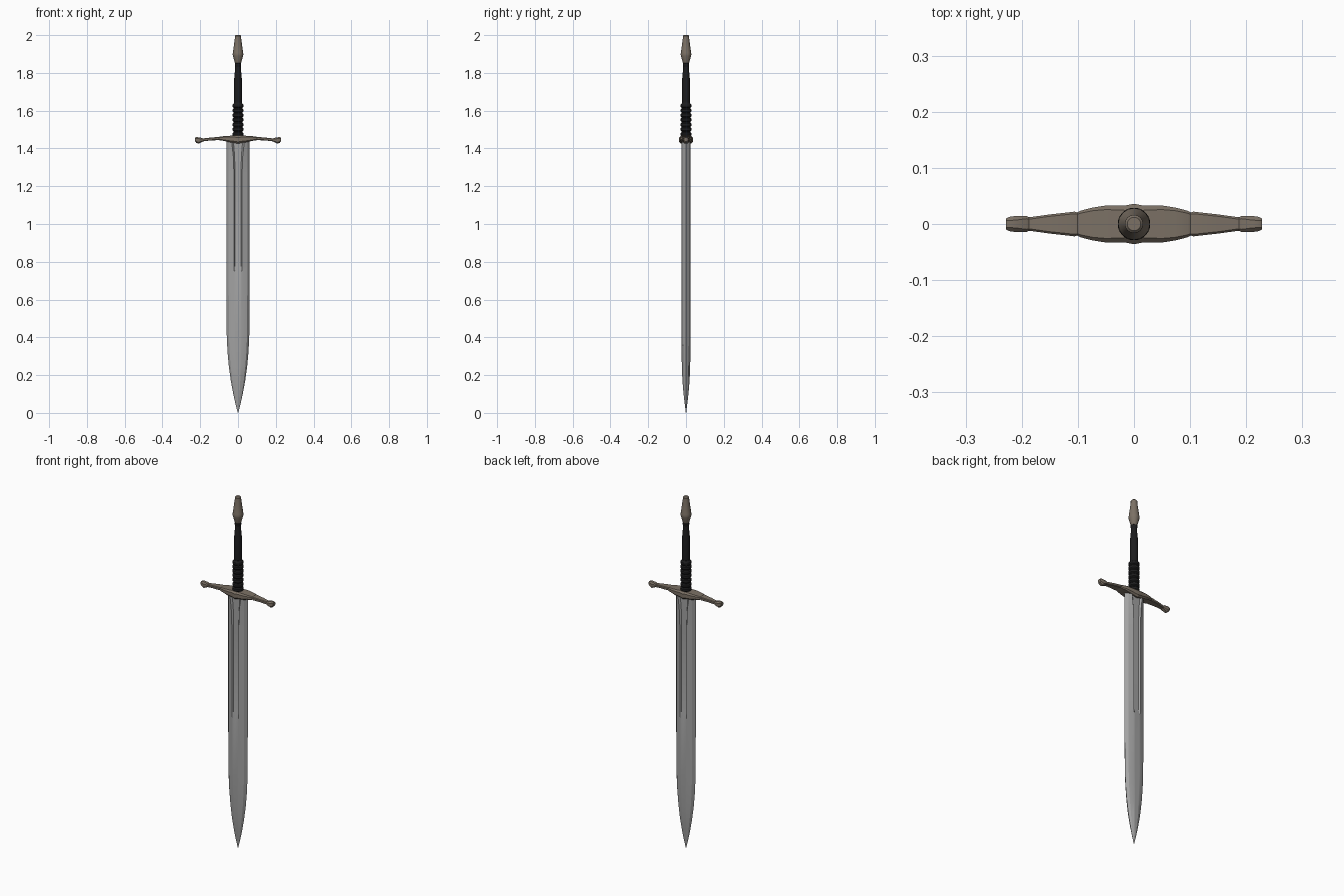
import bpy, bmesh, math

if "Cube" in bpy.data.objects:
    bpy.data.objects.remove(bpy.data.objects["Cube"])


def material(name, rgb):
    m = bpy.data.materials.new(name)
    m.diffuse_color = (*rgb, 1)
    m.use_nodes = True
    m.node_tree.nodes["Principled BSDF"].inputs["Base Color"].default_value = m.diffuse_color
    return m


STEEL = material("steel", (0.36, 0.36, 0.36))
BRONZE = material("dull bronze", (0.20, 0.165, 0.13))
LEATHER = material("black leather", (0.012, 0.012, 0.013))


def loft(name, rings, mat, angle=30):
    """Skin a list of equal-length closed rings and cap both ends."""
    bm = bmesh.new()
    loops = [[bm.verts.new(p) for p in ring] for ring in rings]
    n = len(loops[0])
    for a, b in zip(loops, loops[1:]):
        for i in range(n):
            j = (i + 1) % n
            bm.faces.new((a[i], a[j], b[j], b[i]))
    bm.faces.new(loops[0])
    bm.faces.new(loops[-1])
    bmesh.ops.remove_doubles(bm, verts=bm.verts[:], dist=1e-6)
    bmesh.ops.recalc_face_normals(bm, faces=bm.faces[:])
    me = bpy.data.meshes.new(name)
    bm.to_mesh(me)
    bm.free()
    me.materials.append(mat)
    ob = bpy.data.objects.new(name, me)
    bpy.context.collection.objects.link(ob)
    bpy.ops.object.select_all(action='DESELECT')
    bpy.context.view_layer.objects.active = ob
    ob.select_set(True)
    bpy.ops.object.shade_smooth_by_angle(angle=math.radians(angle))
    return ob


def turned(name, profile, mat, sides=24):
    """Round part from (radius, height) pairs."""
    rings = [[(r * math.cos(2 * math.pi * i / sides), r * math.sin(2 * math.pi * i / sides), z)
              for i in range(sides)] for r, z in profile]
    return loft(name, rings, mat)


# Blade: (height, half width, half thickness, fuller half width, fuller depth)
stations = [
    (0.0, 0.001, 0.001, 0.0003, 0), (0.05, 0.014, 0.007, 0.004, 0),
    (0.10, 0.025, 0.013, 0.008, 0), (0.17, 0.038, 0.019, 0.012, 0),
    (0.25, 0.049, 0.022, 0.015, 0), (0.33, 0.056, 0.024, 0.018, 0),
    (0.42, 0.060, 0.025, 0.020, 0), (0.75, 0.062, 0.025, 0.020, 0),
    (0.775, 0.062, 0.025, 0.021, 0.007), (1.25, 0.062, 0.025, 0.021, 0.008),
    (1.36, 0.062, 0.025, 0.025, 0.008), (1.45, 0.062, 0.025, 0.035, 0.008)]


def blade_ring(z, w, t, f, d):
    quarter = [(w, 0), (0.8 * w, 0.6 * t), (f, t), (0.72 * f, t - d), (0, t - d)]
    half = quarter + [(-x, y) for x, y in quarter[-2::-1]]
    return [(x, y, z) for x, y in half + [(x, -y) for x, y in half[-2:0:-1]]]


loft("blade", [blade_ring(*s) for s in stations], STEEL, 20)

# Crossguard: (distance from middle, half depth, bottom, top)
guard = [
    (0.0, 0.036, 1.425, 1.468), (0.016, 0.033, 1.429, 1.468), (0.05, 0.033, 1.434, 1.467),
    (0.075, 0.029, 1.440, 1.465), (0.096, 0.0235, 1.443, 1.463), (0.101, 0.0205, 1.445, 1.460),
    (0.106, 0.022, 1.444, 1.461), (0.15, 0.017, 1.442, 1.457), (0.187, 0.012, 1.437, 1.453),
    (0.192, 0.0145, 1.433, 1.456), (0.21, 0.0145, 1.425, 1.459), (0.221, 0.013, 1.430, 1.460),
    (0.228, 0.010, 1.438, 1.457)]


def guard_ring(x, h, lo, hi):
    c = 0.22 * (hi - lo)
    return [(x, -h + c, lo), (x, h - c, lo), (x, h, lo + c), (x, h, hi - c),
            (x, h - c, hi), (x, -h + c, hi), (x, -h, hi - c), (x, -h, lo + c)]


both = [(-x, h, lo, hi) for x, h, lo, hi in guard[:0:-1]] + guard
loft("crossguard", [guard_ring(*s) for s in both], BRONZE)

# Grip: corded lower half, slim swelling upper half
cord = [(0.024, 1.46)]
for i in range(7):
    z = 1.465 + i * 0.025
    cord += [(0.023, z), (0.028, z + 0.005), (0.029, z + 0.011),
             (0.028, z + 0.017), (0.023, z + 0.022)]
turned("corded_grip", cord + [(0.021, 1.642)], LEATHER)
turned("upper_grip", [(0.019, 1.63), (0.021, 1.66), (0.0215, 1.72), (0.020, 1.77),
                      (0.016, 1.815), (0.0145, 1.835), (0.017, 1.84), (0.017, 1.85),
                      (0.013, 1.856)], LEATHER)

# Pommel
turned("pommel", [(0.013, 1.845), (0.016, 1.851), (0.027, 1.89), (0.0285, 1.898),
                  (0.027, 1.908), (0.0165, 1.985), (0.0165, 1.995), (0.012, 2.0)], BRONZE, 16)
